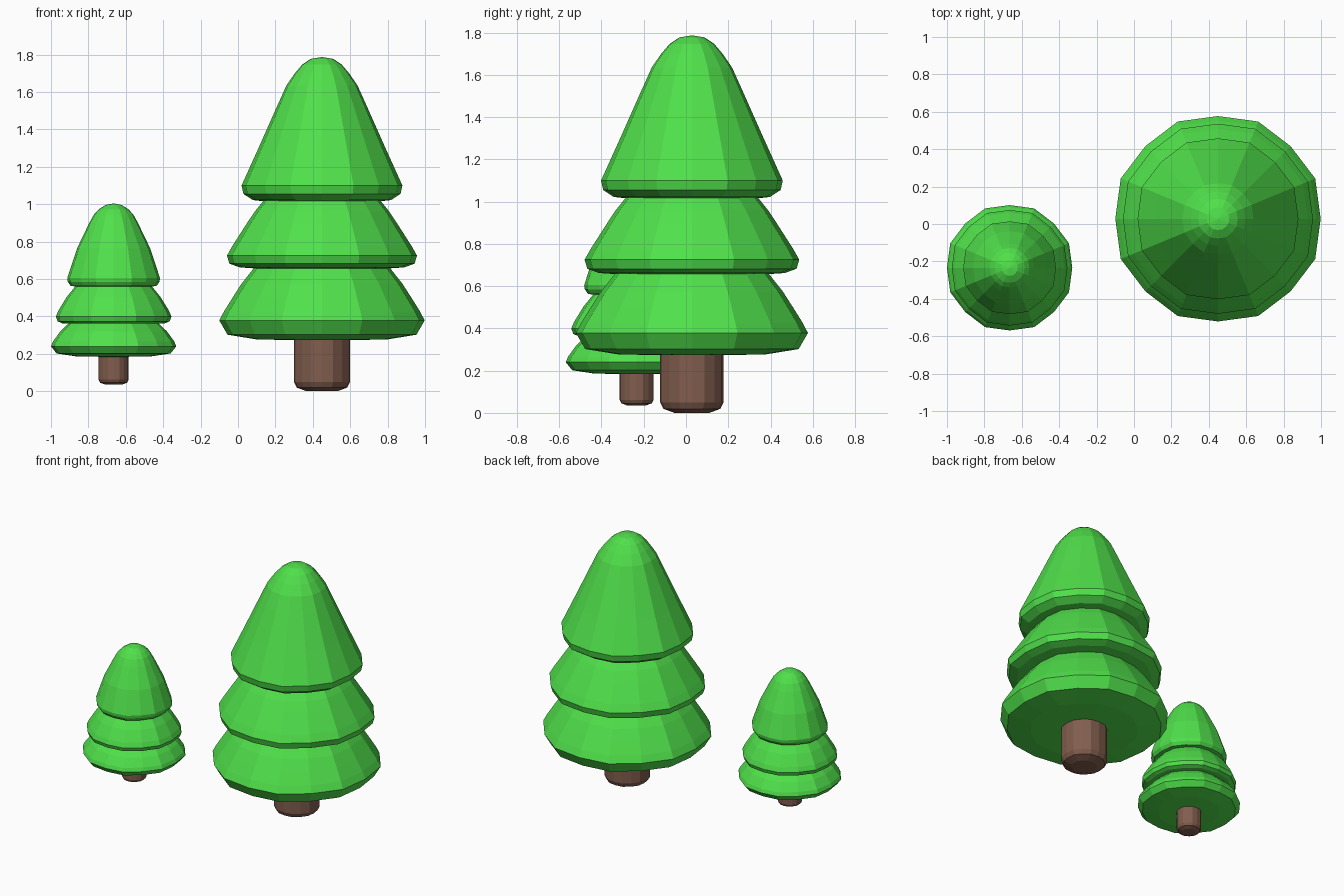
import bpy, bmesh
from math import cos, sin, pi

if "Cube" in bpy.data.objects:
    bpy.data.objects.remove(bpy.data.objects["Cube"])


def material(name, color):
    m = bpy.data.materials.new(name)
    m.diffuse_color = color
    m.use_nodes = True
    m.node_tree.nodes["Principled BSDF"].inputs["Base Color"].default_value = m.diffuse_color
    return m


GREEN = material("foliage green", (0.08, 0.75, 0.07, 1))
BROWN = material("bark brown", (0.22, 0.11, 0.075, 1))
SIDES = 16
BULGE = 1.025  # every second corner stands out a little, like a softened octagon


def lathe(name, profile, centre, mat):
    """Flat-faced solid of revolution; profile runs bottom to top as (radius, z)."""
    bm = bmesh.new()
    rings = []
    for r, z in profile:
        if r == 0:
            rings.append([bm.verts.new((0, 0, z))] * SIDES)
            continue
        ring = []
        for i in range(SIDES):
            a = 2 * pi * i / SIDES
            k = r * (BULGE if i % 2 else 1)
            ring.append(bm.verts.new((k * cos(a), k * sin(a), z)))
        rings.append(ring)
    for low, high in zip(rings, rings[1:]):
        for i in range(SIDES):
            j = (i + 1) % SIDES
            corners = list(dict.fromkeys((low[i], low[j], high[j], high[i])))
            bm.faces.new(corners)
    bmesh.ops.recalc_face_normals(bm, faces=bm.faces)
    mesh = bpy.data.meshes.new(name)
    bm.to_mesh(mesh)
    bm.free()
    mesh.materials.append(mat)
    ob = bpy.data.objects.new(name, mesh)
    ob.location = (*centre, 0)
    bpy.context.collection.objects.link(ob)
    return ob


def trunk(name, radius, bottom, top, centre):
    # Round-ish post with a chamfered foot
    lathe(name, [(0, bottom), (radius * 0.55, bottom), (radius * 0.9, bottom + radius * 0.13),
                 (radius, bottom + radius * 0.33), (radius, top), (0, top)], centre, BROWN)


# Large tree: three stacked skirts with a rounded tip
large = (0.449, 0.028)
lathe("large_tree_foliage", [
    (0, 0.27), (0.35, 0.277), (0.505, 0.302), (0.549, 0.378),
    (0.525, 0.425), (0.475, 0.505), (0.43, 0.575), (0.365, 0.657),
    (0.44, 0.662), (0.495, 0.682), (0.508, 0.725),
    (0.48, 0.775), (0.40, 0.90), (0.36, 0.96), (0.315, 1.016),
    (0.37, 1.022), (0.42, 1.055), (0.43, 1.10),
    (0.335, 1.31), (0.235, 1.535), (0.19, 1.635), (0.145, 1.70),
    (0.105, 1.747), (0.06, 1.777), (0, 1.787)], large, GREEN)
trunk("large_tree_trunk", 0.15, 0.0, 0.30, large)

# Small tree
small = (-0.665, -0.234)
lathe("small_tree_foliage", [
    (0, 0.183), (0.20, 0.186), (0.305, 0.202), (0.335, 0.24),
    (0.325, 0.265), (0.285, 0.32), (0.24, 0.363),
    (0.275, 0.363), (0.30, 0.374), (0.309, 0.40),
    (0.295, 0.432), (0.25, 0.505), (0.205, 0.56),
    (0.23, 0.563), (0.245, 0.585), (0.248, 0.605),
    (0.195, 0.765), (0.13, 0.90), (0.105, 0.945), (0.08, 0.972),
    (0.043, 0.996), (0, 1.004)], small, GREEN)
trunk("small_tree_trunk", 0.08, 0.035, 0.20, small)
